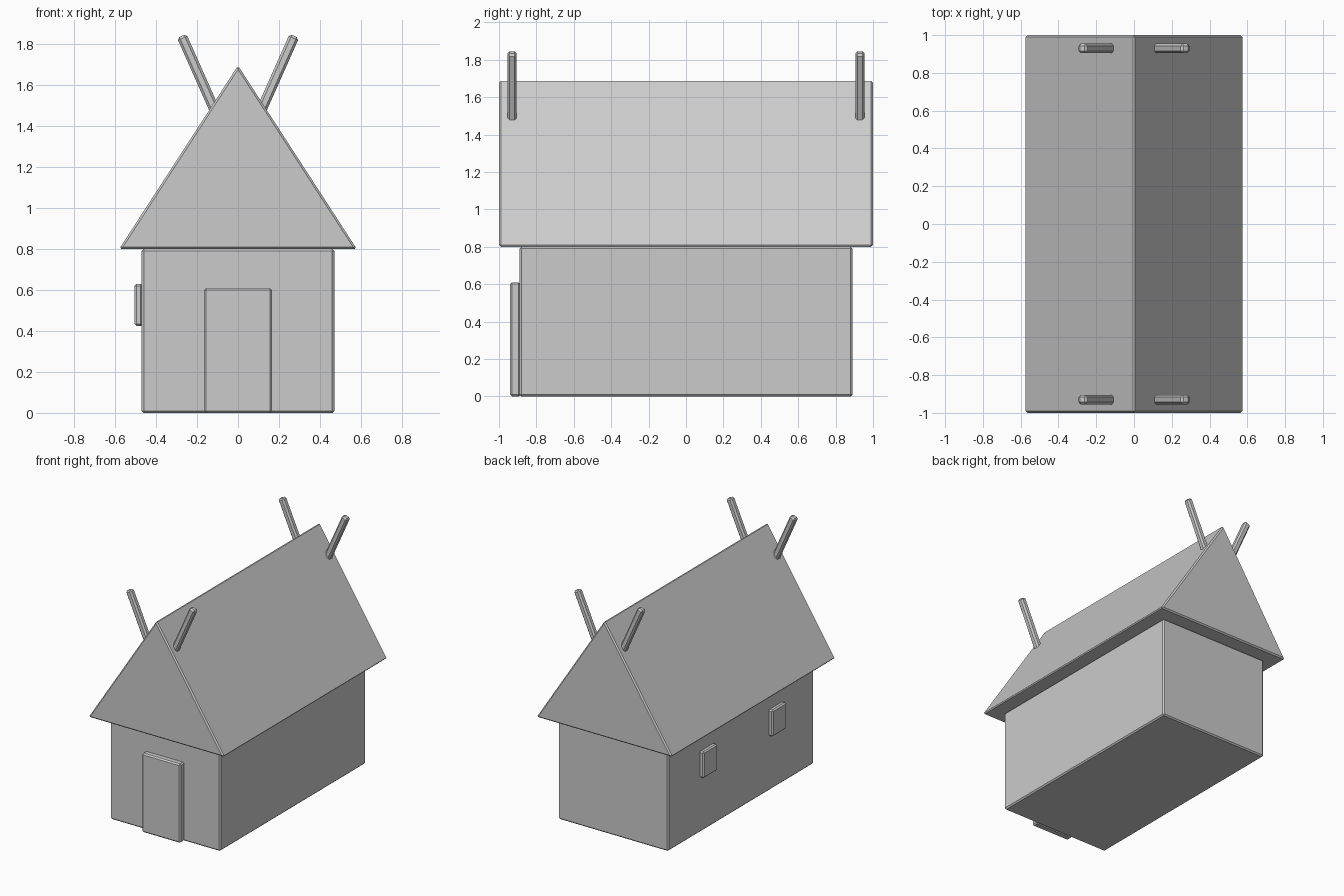
import bpy, bmesh, math
from mathutils import Vector

if "Cube" in bpy.data.objects:
    bpy.data.objects.remove(bpy.data.objects["Cube"])


def finish(name, bm, bevel):
    bmesh.ops.recalc_face_normals(bm, faces=bm.faces)
    mesh = bpy.data.meshes.new(name)
    bm.to_mesh(mesh)
    bm.free()
    ob = bpy.data.objects.new(name, mesh)
    bpy.context.collection.objects.link(ob)
    mod = ob.modifiers.new("edge_chamfer", 'BEVEL')
    mod.width = bevel
    mod.segments = 1
    return ob


def box(name, lo, hi, bevel=0.01):
    lo, hi = Vector(lo), Vector(hi)
    bm = bmesh.new()
    bmesh.ops.create_cube(bm, size=1)
    bmesh.ops.scale(bm, vec=hi - lo, verts=bm.verts)
    ob = finish(name, bm, bevel)
    ob.location = (lo + hi) / 2
    return ob


# House body and front door
box("walls", (-0.47, -0.89, 0), (0.47, 0.89, 0.8))
box("door", (-0.165, -0.94, 0), (0.165, -0.885, 0.61))

# Two windows on the left wall only
for label, y in (("front", -0.42), ("back", 0.42)):
    box(f"window_{label}", (-0.505, y - 0.085, 0.425), (-0.465, y + 0.085, 0.63))

# Solid gable roof, a triangle extruded along y
bm = bmesh.new()
gable = bm.faces.new([bm.verts.new((x, -1, z))
                      for x, z in ((-0.58, 0.8), (0.58, 0.8), (0, 1.695))])
ext = bmesh.ops.extrude_face_region(bm, geom=[gable], use_keep_orig=True)
bmesh.ops.translate(bm, vec=(0, 2, 0),
                    verts=[v for v in ext["geom"] if isinstance(v, bmesh.types.BMVert)])
finish("roof", bm, 0.01)

# Crossed gable poles, leaning outward and buried in the roof
tilt, length = math.radians(24), 0.62
for end, y in (("front", -0.93), ("back", 0.93)):
    for side, s in (("left", -1), ("right", 1)):
        pole = box(f"pole_{end}_{side}", (-0.025, -0.025, -length / 2),
                   (0.025, 0.025, length / 2), 0.012)
        axis = Vector((s * math.sin(tilt), 0, math.cos(tilt)))
        pole.location = Vector((s * 0.275, y, 1.84)) - axis * length / 2
        pole.rotation_euler = (0, s * tilt, 0)
